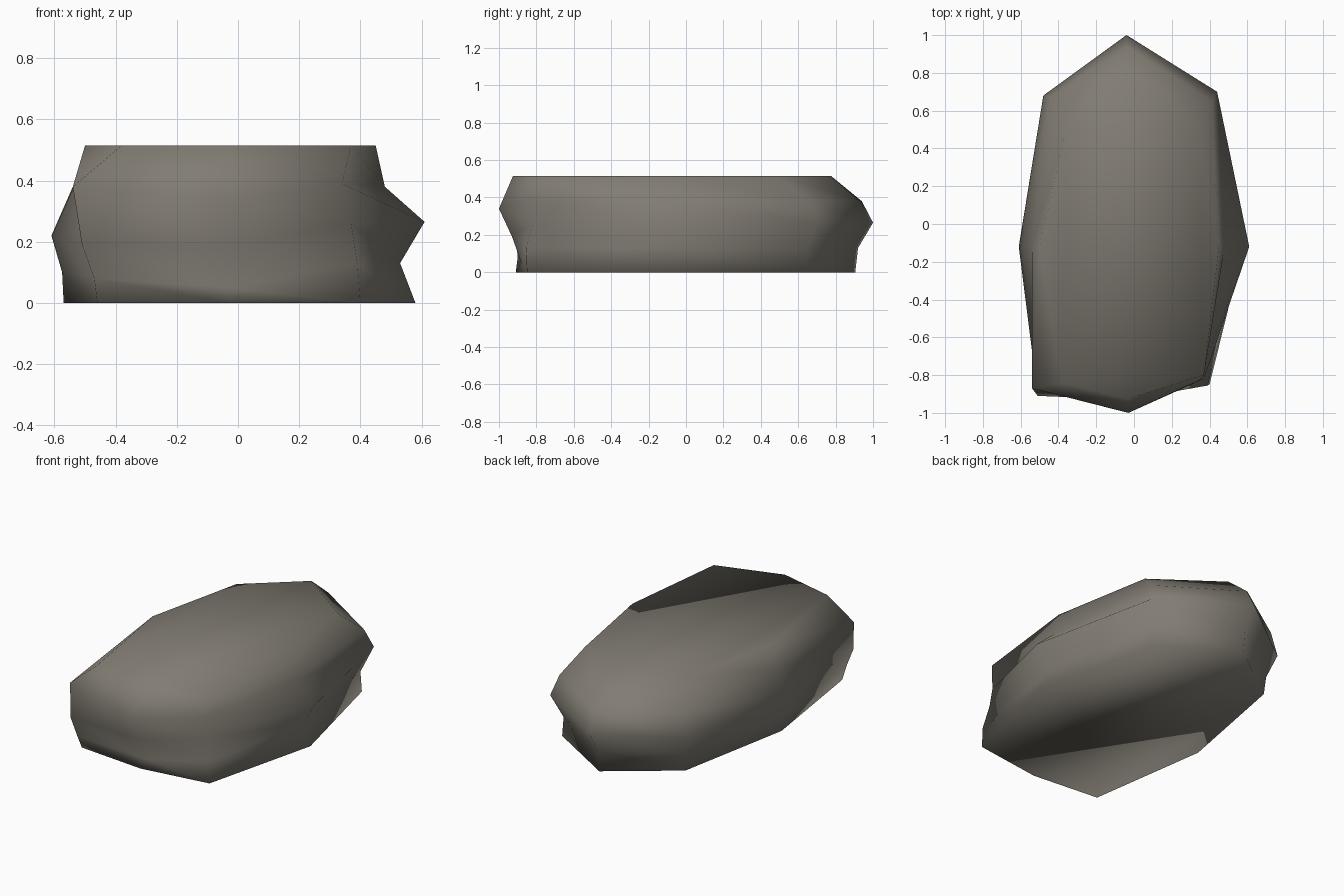
import bpy, bmesh

# Each ring of the boulder, clockwise from the back point:
# back, back right, right, front right, front, front left, left, back left
base = [(-.04, .905, 0), (.40, .64, 0), (.58, -.12, 0), (.40, -.85, 0),
        (-.03, -.91, 0), (-.46, -.87, 0), (-.57, -.12, 0), (-.43, .62, 0)]
foot = [(-.04, .92, .13), (.39, .64, .12), (.53, -.12, .13), (.39, -.855, .13),
        (-.03, -.88, .05), (-.47, -.90, .08), (-.575, -.12, .10), (-.43, .64, .10)]
belly = [(-.04, 1.0, .265), (.44, .70, .265), (.61, -.12, .265), (.37, -.82, .26),
         (-.03, -.93, .19), (-.51, -.91, .19), (-.61, -.12, .22), (-.48, .68, .24)]
shoulder = [(-.04, .94, .38), (.41, .65, .38), (.48, -.12, .38), (.34, -.83, .39),
            (-.03, -1.0, .34), (-.54, -.87, .38), (-.54, -.12, .38), (-.44, .67, .38)]
crown = [(-.04, .775, .515), (.34, .50, .515), (.45, -.12, .515), (.37, -.80, .515),
         (-.03, -.925, .515), (-.38, -.84, .515), (-.50, -.12, .515), (-.36, .50, .515)]

# Loft the rings and cap both ends
bm = bmesh.new()
rings = [[bm.verts.new(p) for p in ring]
         for ring in (base, foot, belly, shoulder, crown)]
for low, high in zip(rings, rings[1:]):
    for i in range(8):
        j = (i + 1) % 8
        bm.faces.new((low[i], low[j], high[j], high[i]))
bm.faces.new(rings[0])
bm.faces.new(rings[-1])
bmesh.ops.recalc_face_normals(bm, faces=bm.faces)
for face in bm.faces:
    face.smooth = True

mesh = bpy.data.meshes.new("boulder")
bm.to_mesh(mesh)
bm.free()

# Single warm grey stone colour
stone = bpy.data.materials.new("warm grey stone")
stone.diffuse_color = (.22, .203, .172, 1)
mesh.materials.append(stone)
boulder = bpy.data.objects.new("boulder", mesh)
bpy.context.collection.objects.link(boulder)
